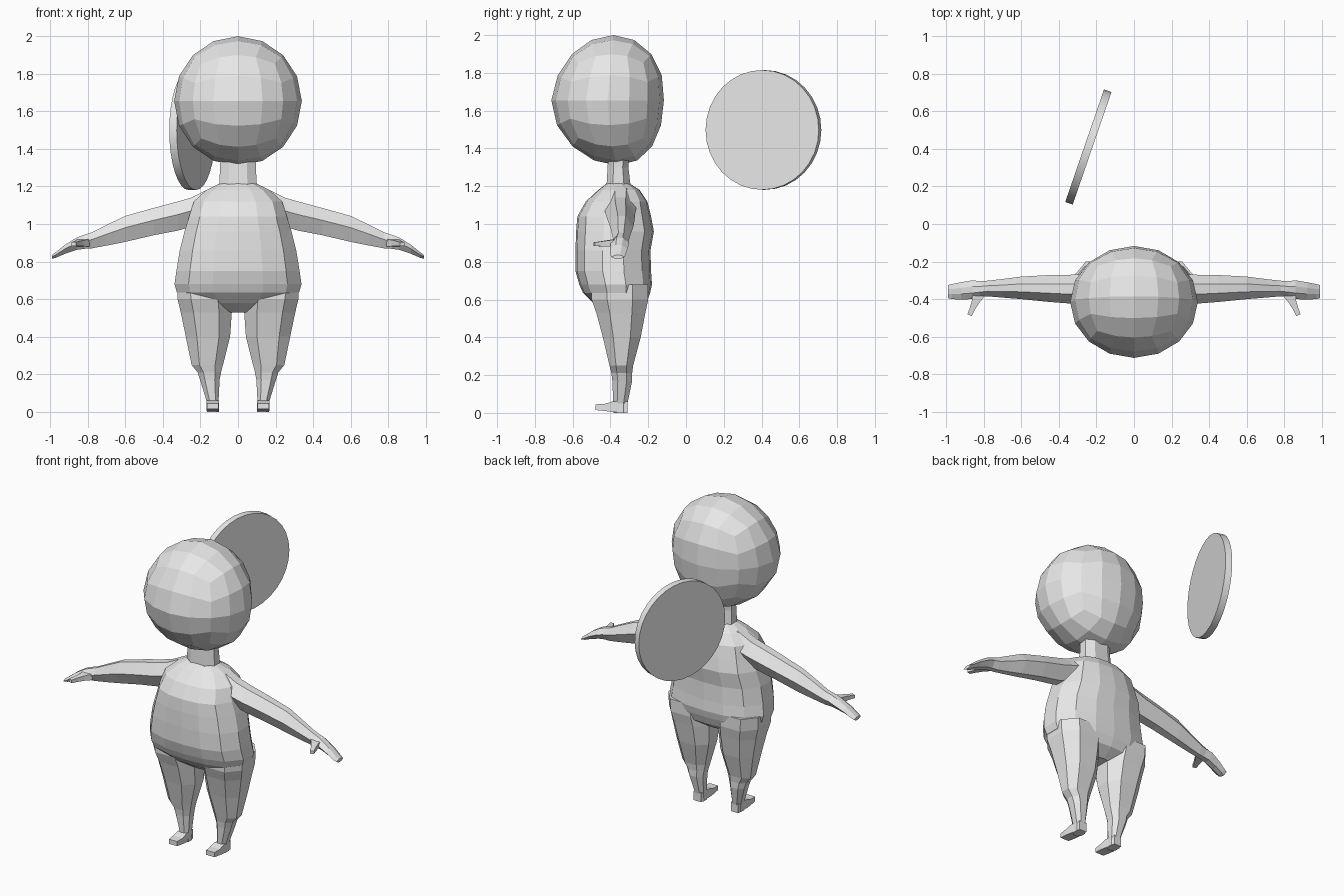
import bpy, bmesh, math
from mathutils import Matrix, Vector

if "Cube" in bpy.data.objects:
    bpy.data.objects.remove(bpy.data.objects["Cube"])

clay = bpy.data.materials.new("light_grey")
clay.diffuse_color = (0.8, 0.8, 0.8, 1)
clay.use_nodes = True
clay.node_tree.nodes["Principled BSDF"].inputs["Base Color"].default_value = clay.diffuse_color


def finish(name, bm, mirror=False):
    bmesh.ops.recalc_face_normals(bm, faces=bm.faces)
    me = bpy.data.meshes.new(name)
    bm.to_mesh(me)
    bm.free()
    me.materials.append(clay)
    ob = bpy.data.objects.new(name, me)
    bpy.context.collection.objects.link(ob)
    if mirror:
        mod = ob.modifiers.new("mirror", "MIRROR")
        mod.use_mirror_merge = False
    return ob


def loft(name, rings, mirror=False):
    """Skin closed rings of equal length and cap both ends."""
    bm = bmesh.new()
    vs = [[bm.verts.new(p) for p in r] for r in rings]
    n = len(vs[0])
    for a, b in zip(vs, vs[1:]):
        for i in range(n):
            j = (i + 1) % n
            bm.faces.new((a[i], a[j], b[j], b[i]))
    bm.faces.new(vs[0])
    bm.faces.new(vs[-1])
    return finish(name, bm, mirror)


OCT = [(1, .45), (.5, 1), (-.5, 1), (-1, .45), (-1, -.45), (-.5, -1), (.5, -1), (1, -.45)]
HEX = [(1, .1), (.35, 1), (-.35, 1), (-1, .1), (-.4, -1), (.4, -1)]
BOX = [(1, 1), (-1, 1), (-1, -1), (1, -1)]
half = [(0, 1), (.4, .96), (.78, .76), (1, .28), (1, -.28), (.78, -.76), (.4, -.96), (0, -1)]
BODY = half + [(-x, y) for x, y in half[-2:0:-1]]


def fit(profile, a0, a1, b0, b1):
    return [((a0 + a1) / 2 + u * (a1 - a0) / 2, (b0 + b1) / 2 + v * (b1 - b0) / 2)
            for u, v in profile]


def level(profile, z, x0, x1, y0, y1):
    return [(x, y, z) for x, y in fit(profile, x0, x1, y0, y1)]


def upright(profile, x, y0, y1, z0, z1):
    return [(x, y, z) for y, z in fit(profile, y0, y1, z0, z1)]


# Head: rounded cube grid, crown and chin shifted slightly back
bm = bmesh.new()
bmesh.ops.create_cube(bm, size=2)
bmesh.ops.subdivide_edges(bm, edges=bm.edges[:], cuts=3, use_grid_fill=True)
for v in bm.verts:
    p = Vector([math.tan(c * math.pi / 4) for c in v.co]).normalized()
    back = 0.05 * p.z * p.z if p.z < 0 else 0.03 * p.z
    v.co = (p.x * 0.34, -0.415 + p.y * 0.298 + back, 1.655 + p.z * 0.345)
finish("head", bm)

# Neck
loft("neck", [level(OCT, z, -w, w, y0, y1) for z, w, y0, y1 in [
    (1.16, .105, -.43, -.29), (1.215, .1, -.42, -.295),
    (1.30, .095, -.415, -.305), (1.40, .095, -.41, -.30)]])

# Torso: height, half width, front, back
loft("torso", [level(BODY, z, -w, w, f, b) for z, w, f, b in [
    (1.215, .10, -.42, -.30), (1.18, .17, -.465, -.245), (1.12, .235, -.53, -.205),
    (1.04, .26, -.575, -.185), (.96, .285, -.582, -.17), (.86, .31, -.585, -.188),
    (.75, .328, -.585, -.185), (.68, .338, -.565, -.18), (.635, .325, -.545, -.19),
    (.58, .25, -.49, -.21), (.53, .09, -.42, -.28)]])

# Legs: height, inner, outer, front, back
loft("legs", [level(OCT, z, *r) for z, *r in [
    (.68, .05, .325, -.50, -.20), (.60, .035, .322, -.50, -.20),
    (.53, .033, .305, -.475, -.215), (.40, .042, .278, -.44, -.24),
    (.25, .08, .247, -.405, -.28), (.21, .09, .215, -.395, -.285),
    (.17, .098, .202, -.39, -.285), (.05, .104, .165, -.385, -.31),
    (0, .102, .165, -.385, -.31)]], True)

# Feet: height at each step from heel to toe
loft("feet", [[(x, y, z) for x, z in fit(BOX, .135 - w, .135 + w, 0.005 * k, h)]
              for k, (y, w, h) in enumerate([
                  (-.31, .026, .06), (-.39, .033, .06), (-.43, .034, .048),
                  (-.48, .03, .045)])], True)

# Arms and hands: distance out, front, back, bottom, top
loft("arms", [upright(HEX, x, *r) for x, *r in [
    (.15, -.43, -.26, 1.0, 1.19), (.25, -.43, -.265, .985, 1.14),
    (.32, -.425, -.27, .965, 1.12), (.45, -.415, -.272, .94, 1.085),
    (.60, -.40, -.28, .905, 1.043), (.70, -.392, -.293, .885, .995),
    (.78, -.385, -.302, .87, .955), (.82, -.39, -.305, .868, .942),
    (.86, -.40, -.30, .862, .927), (.92, -.402, -.31, .842, .89),
    (.97, -.40, -.32, .82, .85), (.99, -.395, -.325, .815, .835)]], True)

# Thumbs: distance out and depth of each section
loft("thumbs", [[(x + u * w, y + u * w * .35, z + v * h) for u, v in BOX]
                for x, y, z, w, h in [
                    (.825, -.365, .90, .035, .02), (.842, -.41, .898, .02, .016),
                    (.86, -.45, .895, .014, .013), (.875, -.485, .893, .012, .01)]], True)

# Floating disc behind the figure
bm = bmesh.new()
turn = Matrix.Rotation(math.radians(-19), 4, "Z") @ Matrix.Rotation(math.pi / 2, 4, "Y")
bmesh.ops.create_cone(bm, cap_ends=True, segments=32, radius1=.317, radius2=.317, depth=.042,
                      matrix=Matrix.Translation((-.243, .41, 1.498)) @ turn)
disc = finish("disc", bm)
for f in disc.data.polygons:
    f.use_smooth = len(f.vertices) == 4
bpy.context.view_layer.objects.active = disc
disc.select_set(True)
bpy.ops.object.shade_smooth_by_angle()
